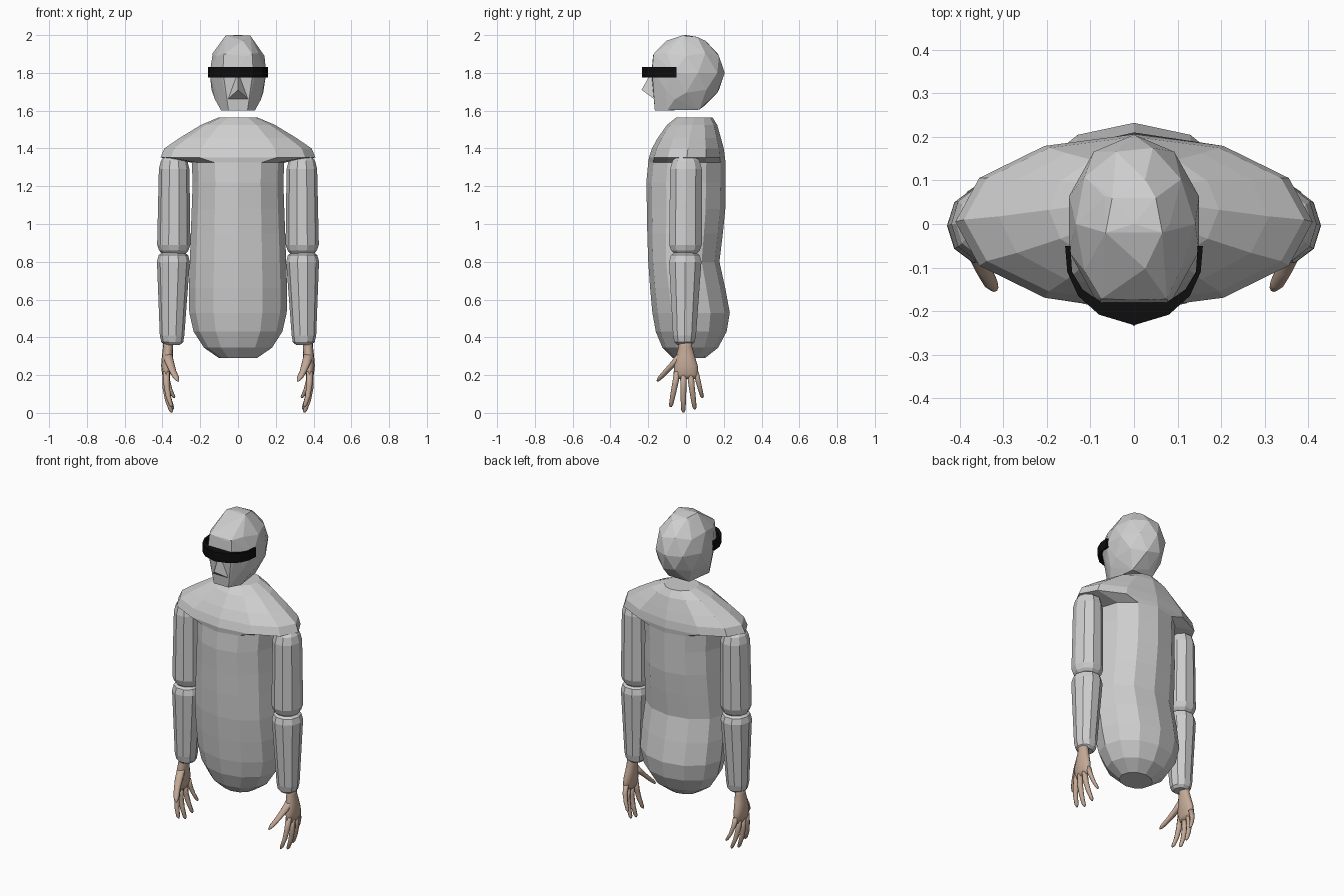
import bpy, bmesh, math
from mathutils import Vector


def material(name, rgb):
    m = bpy.data.materials.new(name)
    m.diffuse_color = (*rgb, 1)
    return m


GREY = material("light grey", (0.62, 0.62, 0.62))
SKIN = material("skin tan", (0.55, 0.40, 0.31))
BLACK = material("black", (0.004, 0.004, 0.004))


def finish(bm, name, mat, smooth=False):
    bmesh.ops.recalc_face_normals(bm, faces=bm.faces[:])
    me = bpy.data.meshes.new(name)
    bm.to_mesh(me)
    bm.free()
    me.materials.append(mat)
    for p in me.polygons:
        p.use_smooth = smooth
    ob = bpy.data.objects.new(name, me)
    bpy.context.collection.objects.link(ob)
    return ob


def add_loft(bm, rings, sides, phase=0.0):
    """Loft through horizontal ellipses given as (x, y, z, rx, ry)."""
    loops = []
    for x, y, z, rx, ry in rings:
        loop = []
        for i in range(sides):
            a = 2 * math.pi * i / sides + phase
            loop.append(bm.verts.new((x + rx * math.sin(a), y - ry * math.cos(a), z)))
        loops.append(loop)
    for a, b in zip(loops, loops[1:]):
        for i in range(sides):
            j = (i + 1) % sides
            bm.faces.new((a[i], a[j], b[j], b[i]))
    bm.faces.new(loops[0])
    bm.faces.new(loops[-1][::-1])


# Torso with cape-like shoulders: height, half width, front y, back y
profile = [(1.565, .10, -.05, .14), (1.525, .195, -.10, .165), (1.455, .31, -.15, .185),
           (1.40, .39, -.18, .20), (1.352, .41, -.196, .206), (1.325, .245, -.20, .21),
           (1.22, .24, -.21, .21), (1.08, .245, -.207, .208), (.95, .25, -.205, .195),
           (.80, .255, -.20, .177), (.66, .26, -.19, .208), (.53, .258, -.178, .232),
           (.43, .235, -.16, .215), (.345, .18, -.125, .17), (.29, .10, -.07, .10)]
bm = bmesh.new()
add_loft(bm, [(0, (f + b) / 2, z, w, (b - f) / 2) for z, w, f, b in profile], 12)
finish(bm, "torso", GREY)

# Head: faceted ellipsoid hulled together with a flat jaw
bm = bmesh.new()
ico = bmesh.new()
bmesh.ops.create_icosphere(ico, subdivisions=2, radius=1)
for v in ico.verts:
    # tip the sphere so that a facet edge sits at the top
    c = v.co
    if c.z > -0.9:
        p = Vector((c.x * .157, c.y * .205, 1.8 + c.z * .2))
        p.y = max(p.y, -.183)
        bm.verts.new(p)
ico.free()
for s in (-1, 1):
    for p in ((.065, -.02, 1.998), (.05, .06, 1.99), (.08, -.18, 1.81), (.075, -.172, 1.90),
              (.05, -.165, 1.60), (.09, -.10, 1.602), (.07, .07, 1.605), (.122, -.06, 1.66)):
        bm.verts.new((s * p[0], p[1], p[2]))
res = bmesh.ops.convex_hull(bm, input=bm.verts[:])
bmesh.ops.delete(bm, geom=[v for v in bm.verts if not v.link_faces], context='VERTS')
finish(bm, "head", GREY)

# Nose: a broad wedge
bm = bmesh.new()
for p in ((0, -.235, 1.71), (0, -.18, 1.81), (.06, -.16, 1.655), (-.06, -.16, 1.655),
          (0, -.185, 1.685), (0, -.12, 1.72)):
    bm.verts.new(p)
bmesh.ops.convex_hull(bm, input=bm.verts[:])
finish(bm, "nose", GREY)

# Visor: curved band round the eyes
half = [(.158, -.05, .146, -.05), (.153, -.11, .142, -.11), (.128, -.165, .118, -.15),
        (.08, -.208, .075, -.18), (0, -.232, 0, -.18)]
path = half + [(-a, b, -c, d) for a, b, c, d in half[-2::-1]]
bm = bmesh.new()
loops = []
for ox, oy, ix, iy in path:
    loops.append([bm.verts.new(p) for p in ((ox, oy, 1.775), (ox, oy, 1.832),
                                            (ix, iy, 1.832), (ix, iy, 1.775))])
for a, b in zip(loops, loops[1:]):
    for i in range(4):
        j = (i + 1) % 4
        bm.faces.new((a[i], a[j], b[j], b[i]))
bm.faces.new(loops[0])
bm.faces.new(loops[-1][::-1])
finish(bm, "visor", BLACK)

# Arm segments: x, y, z, rx, ry
upper = [(.340, 0, 1.352, .055, .055), (.338, 0, 1.335, .070, .075), (.338, 0, 1.29, .081, .088),
         (.340, -.003, .89, .088, .091), (.340, -.003, .86, .078, .08), (.340, -.003, .84, .06, .06)]
lower = [(.342, -.004, .848, .06, .06), (.342, -.004, .835, .078, .08), (.342, -.004, .80, .087, .09),
         (.349, -.008, .41, .065, .064), (.348, -.008, .375, .058, .056), (.347, -.008, .36, .04, .04)]

# Hand: palm loft, then fingers and thumb as (x, y, z, radius)
palm = [(.370, -.003, .40, .028, .034), (.370, -.003, .35, .027, .036), (.374, -.003, .30, .029, .050),
        (.378, 0, .25, .029, .062), (.380, 0, .205, .022, .066), (.379, 0, .18, .013, .055)]
fingers = {
    "index_finger": [(.380, -.045, .22, .018), (.378, -.058, .15, .016), (.370, -.070, .09, .014),
                     (.355, -.079, .042, .011), (.350, -.081, .03, .004)],
    "middle_finger": [(.382, -.013, .22, .018), (.383, -.014, .13, .016), (.372, -.014, .065, .014),
                      (.355, -.014, .013, .011), (.351, -.014, .002, .004)],
    "ring_finger": [(.381, .022, .22, .018), (.380, .030, .14, .016), (.367, .038, .08, .014),
                    (.349, .045, .030, .011), (.345, .046, .018, .004)],
    "little_finger": [(.377, .050, .22, .016), (.373, .064, .17, .014), (.360, .075, .125, .012),
                      (.342, .085, .088, .010), (.338, .086, .079, .004)],
    "thumb": [(.372, -.025, .31, .024), (.362, -.060, .265, .024), (.347, -.100, .225, .019),
              (.330, -.132, .19, .017), (.321, -.146, .172, .010), (.318, -.150, .166, .004)],
}

for s, side in ((1, "left"), (-1, "right")):
    def flip(rings):
        return [(s * r[0], *r[1:]) for r in rings]
    for name, rings in (("upper_arm", upper), ("forearm", lower)):
        bm = bmesh.new()
        add_loft(bm, flip(rings), 10, math.pi / 10)
        finish(bm, f"{side}_{name}", GREY)
    bm = bmesh.new()
    add_loft(bm, flip(palm), 12)
    finish(bm, f"{side}_palm", SKIN, True)
    for name, pts in fingers.items():
        bm = bmesh.new()
        add_loft(bm, flip([(*p, p[3]) for p in pts]), 8)
        finish(bm, f"{side}_{name}", SKIN, True)
